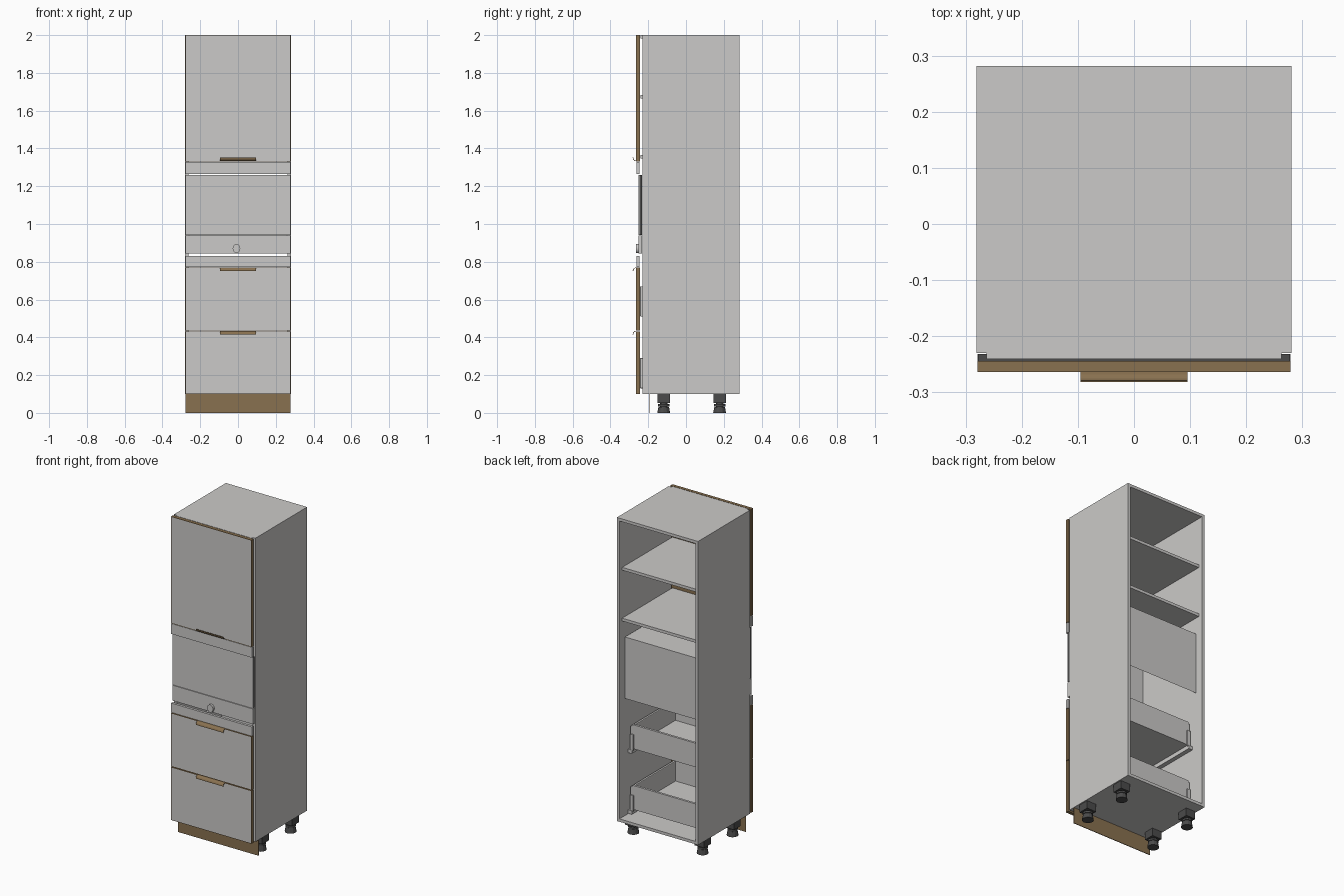
import bpy, bmesh, math

if "Cube" in bpy.data.objects:
    bpy.data.objects.remove(bpy.data.objects["Cube"])


def material(name, rgb):
    m = bpy.data.materials.new(name)
    m.diffuse_color = (*rgb, 1)
    m.use_nodes = True
    m.node_tree.nodes["Principled BSDF"].inputs["Base Color"].default_value = m.diffuse_color
    return m


GREY = material("light_grey", (0.6, 0.59, 0.58))
BROWN = material("bronze_brown", (0.25, 0.165, 0.08))
DARK = material("dark_grey", (0.07, 0.07, 0.07))


def finish(name, bm, *mats):
    bmesh.ops.recalc_face_normals(bm, faces=bm.faces)
    me = bpy.data.meshes.new(name)
    bm.to_mesh(me)
    bm.free()
    for m in mats:
        me.materials.append(m)
    ob = bpy.data.objects.new(name, me)
    bpy.context.collection.objects.link(ob)
    return ob


def add_box(bm, x, y, z):
    r = bmesh.ops.create_cube(bm, size=1)
    for v in r["verts"]:
        v.co = [(a + b) / 2 + c * (b - a) for c, (a, b) in zip(v.co, (x, y, z))]


def box(name, x, y, z, mat=GREY):
    bm = bmesh.new()
    add_box(bm, x, y, z)
    return finish(name, bm, mat)


def framed_front(name, z0, z1):
    """Brown slab whose front is an inset grey face."""
    bm = bmesh.new()
    add_box(bm, (-0.279, 0.279), (-0.264, -0.244), (z0, z1))
    bm.normal_update()
    face = min(bm.faces, key=lambda f: f.calc_center_median().y)
    bmesh.ops.inset_individual(bm, faces=[face], thickness=0.004)
    face.material_index = 1
    return finish(name, bm, BROWN, GREY)


def handle(name, z, up):
    """Thin curved lip, swept along x."""
    bm = bmesh.new()
    n = 6
    arc = [(i / n * math.pi / 2) for i in range(n + 1)]
    outer = [(-0.264 - 0.018 * math.sin(a), z + up * 0.018 * (1 - math.cos(a))) for a in arc]
    inner = [(-0.264 - 0.015 * math.sin(a), z + up * (0.003 + 0.015 * (1 - math.cos(a)))) for a in arc]
    prof = outer + inner[::-1]
    f = bm.faces.new([bm.verts.new((-0.095, y, zz)) for y, zz in prof])
    r = bmesh.ops.extrude_face_region(bm, geom=[f])
    for v in r["geom"]:
        if isinstance(v, bmesh.types.BMVert):
            v.co.x = 0.095
    return finish(name, bm, BROWN)


# Carcass, open at the back
T = 0.018
for s, side in ((-1, "left"), (1, "right")):
    xs = sorted((s * 0.281, s * (0.281 - T)))
    box(side + "_side_panel", xs, (-0.23, 0.282), (0.1, 2.0))
X = (-0.263, 0.263)
box("top_panel", X, (-0.241, 0.282), (2.0 - T, 2.0))
box("bottom_panel", X, (-0.23, 0.282), (0.1, 0.1 + T))
box("upper_shelf", X, (-0.241, 0.255), (1.664, 1.682))
box("middle_shelf", X, (-0.241, 0.255), (1.346, 1.364))

# Door, drawer fronts, filler strips, plinth
framed_front("upper_door", 1.332, 2.0)
framed_front("upper_drawer_front", 0.436, 0.77)
framed_front("lower_drawer_front", 0.1, 0.432)
handle("door_handle", 1.333, 1)
handle("upper_drawer_handle", 0.77, -1)
handle("lower_drawer_handle", 0.434, -1)
box("upper_filler", (-0.279, 0.279), (-0.262, -0.246), (1.264, 1.329))
box("lower_filler", (-0.279, 0.279), (-0.262, -0.246), (0.773, 0.831))
box("plinth", (-0.279, 0.279), (-0.197, -0.193), (0, 0.1), BROWN)

# Oven: shell open underneath, door, control strip and knob
bm = bmesh.new()
add_box(bm, (-0.258, 0.258), (-0.23, 0.235), (0.855, 1.24))
low = min(bm.faces, key=lambda f: f.calc_center_median().z)
bmesh.ops.delete(bm, geom=[low], context="FACES_ONLY")
finish("oven_body", bm, GREY)
box("oven_door_edge", (-0.278, 0.278), (-0.246, -0.232), (0.942, 1.26), DARK)
box("oven_door_face", (-0.279, 0.279), (-0.251, -0.246), (0.942, 1.26))
box("oven_control_panel", (-0.279, 0.279), (-0.251, -0.232), (0.843, 0.939))
bpy.ops.mesh.primitive_cylinder_add(vertices=32, radius=0.02, depth=0.014,
                                    location=(-0.008, -0.258, 0.87),
                                    rotation=(math.pi / 2, 0, 0), scale=(1, 1.2, 1))
knob = bpy.context.object
knob.name = "oven_knob"
knob.data.materials.append(GREY)
bpy.ops.object.shade_smooth_by_angle()


# Drawer boxes with runners and back brackets
def drawer(name, z):
    box(name + "_bottom", (-0.24, 0.24), (-0.236, 0.19), (z + 0.02, z + 0.034))
    box(name + "_back", (-0.24, 0.24), (0.176, 0.19), (z + 0.02, z + 0.17))
    box(name + "_inner_front", (-0.24, 0.24), (-0.243, -0.236), (z + 0.02, z + 0.16))
    for s, side in ((-1, "left"), (1, "right")):
        def sx(a, b):
            return sorted((s * a, s * b))
        wall = box(f"{name}_{side}_wall", sx(0.238, 0.252), (-0.243, 0.19), (z, z + 0.16))
        bev = wall.modifiers.new("soft_edges", "BEVEL")
        bev.width, bev.segments = 0.004, 2
        box(f"{name}_{side}_runner", sx(0.235, 0.262), (-0.22, 0.2), (z - 0.008, z + 0.014))
        box(f"{name}_{side}_back_bracket", sx(0.228, 0.25), (0.19, 0.197), (z + 0.01, z + 0.11))


drawer("upper_drawer", 0.51)
drawer("lower_drawer", 0.13)


# Adjustable legs: mounting block, neck, collar and foot
def leg(name, x, y):
    bm = bmesh.new()
    add_box(bm, (x - 0.033, x + 0.033), (y - 0.033, y + 0.033), (0.052, 0.1))
    for r0, r1, z0, z1 in ((0.02, 0.02, 0.03, 0.055), (0.03, 0.03, 0.034, 0.046),
                           (0.034, 0.028, 0.0, 0.032)):
        r = bmesh.ops.create_cone(bm, cap_ends=True, segments=12, radius1=r0, radius2=r1, depth=z1 - z0)
        bmesh.ops.translate(bm, verts=r["verts"], vec=(x, y, (z0 + z1) / 2))
    finish(name, bm, DARK)


for x, side in ((-0.24, "left"), (0.24, "right")):
    for y, end in ((-0.118, "front"), (0.178, "back")):
        leg(f"{end}_{side}_leg", x, y)
